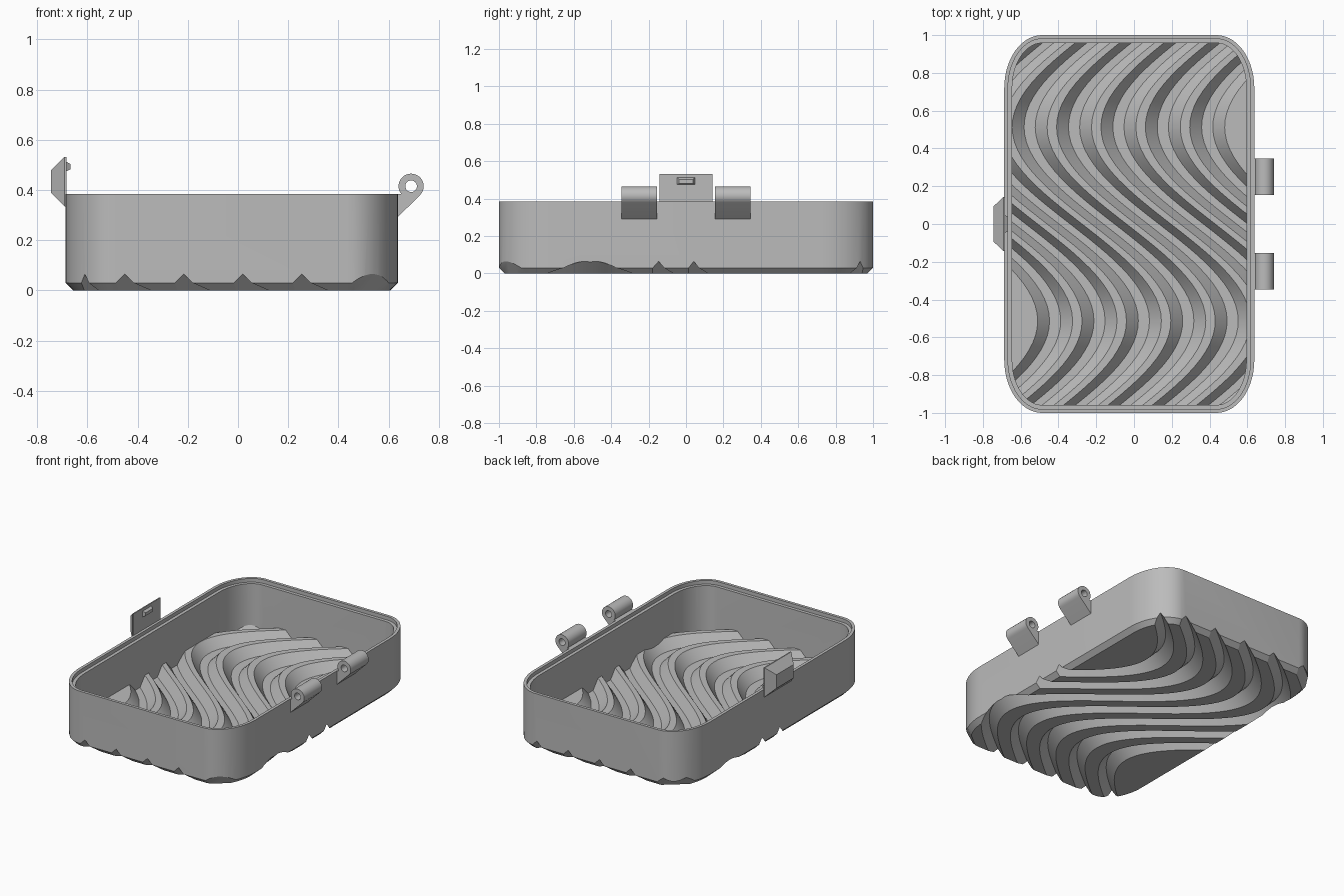
import bpy, bmesh, math

if "Cube" in bpy.data.objects:
    bpy.data.objects.remove(bpy.data.objects["Cube"])

grey = bpy.data.materials.new("plain_grey")
grey.use_nodes = True
grey.diffuse_color = (0.5, 0.5, 0.5, 1)
grey.node_tree.nodes["Principled BSDF"].inputs["Base Color"].default_value = (0.5, 0.5, 0.5, 1)

CENTRE, HALF_X, HALF_Y, HEIGHT = -0.025, 0.662, 1.0, 0.385
PITCH, FIRST, COUNT = 0.235, -0.72, 7      # spacing of the wavy ribs
RIB_TOP, VALLEY = 0.1, 0.037


def finish(name, bm):
    bmesh.ops.recalc_face_normals(bm, faces=bm.faces)
    mesh = bpy.data.meshes.new(name)
    bm.to_mesh(mesh)
    bm.free()
    mesh.materials.append(grey)
    obj = bpy.data.objects.new(name, mesh)
    bpy.context.collection.objects.link(obj)
    return obj


def loft(bm, rings):
    """Skin a row of equal point loops and cap both ends."""
    loops = [[bm.verts.new(p) for p in ring] for ring in rings]
    n = len(loops[0])
    for a, b in zip(loops, loops[1:]):
        for i in range(n):
            j = (i + 1) % n
            bm.faces.new((a[i], a[j], b[j], b[i]))
    bm.faces.new(loops[0][::-1])
    bm.faces.new(loops[-1])


def outline(inset, z, steps=14):
    """Rectangle with elliptical corners."""
    rx, ry = 0.2 - inset, 0.28 - inset
    pts = []
    for quarter, (sx, sy) in enumerate(((1, 1), (-1, 1), (-1, -1), (1, -1))):
        for s in range(steps + 1):
            a = (quarter + s / steps) * math.pi / 2
            pts.append((CENTRE + sx * (HALF_X - inset - rx) + rx * math.cos(a),
                        sy * (HALF_Y - inset - ry) + ry * math.sin(a), z))
    return pts


def tray_solid(name, levels):
    bm = bmesh.new()
    loft(bm, [outline(inset, z) for inset, z in levels])
    return finish(name, bm)


def wave_sweeps(name, profiles, steps=56):
    """Sweep x-z profiles along the S-shaped wave."""
    bm = bmesh.new()
    for profile in profiles:
        rings = []
        for s in range(steps + 1):
            y = -1.1 + 2.2 * s / steps
            shift = -0.42 * math.sin(3.06 * y)
            rings.append([(x + shift, y, z) for x, z in profile])
        loft(bm, rings)
    return finish(name, bm)


def boolean(obj, cutter, operation="DIFFERENCE"):
    mod = obj.modifiers.new("cut", "BOOLEAN")
    mod.operation, mod.solver, mod.object = operation, "EXACT", cutter
    bpy.context.view_layer.objects.active = obj
    bpy.ops.object.modifier_apply(modifier=mod.name)
    bpy.data.objects.remove(cutter)


def smooth(obj):
    bpy.ops.object.select_all(action="DESELECT")
    obj.select_set(True)
    bpy.context.view_layer.objects.active = obj
    bpy.ops.object.shade_smooth_by_angle(angle=math.radians(25))


# Cavity whose floor carries flat-topped wavy ribs and side plateaus
centres = [FIRST + PITCH * i for i in range(COUNT)]
foot, low = 0.025 + RIB_TOP - 0.02, 0.02
ribs = [[(c - foot, low), (c + foot, low), (c + 0.025, RIB_TOP), (c - 0.025, RIB_TOP)]
        for c in centres]
for c, side in ((centres[0] - PITCH, 1), (centres[-1] + PITCH, -1)):
    ribs.append([(c - 2 * side, low), (c + foot * side, low),
                 (c + 0.025 * side, RIB_TOP), (c - 2 * side, RIB_TOP)])
cavity = tray_solid("cavity_cutter", ((0.042, VALLEY), (0.042, 0.6)))
boolean(cavity, wave_sweeps("rib_cutter", ribs))

# Tray with chamfered foot, rim rebate and V grooves underneath
tray = tray_solid("tray", ((0.03, 0), (0, 0.03), (0, HEIGHT)))
boolean(tray, cavity)
boolean(tray, tray_solid("rebate_cutter", ((0.02, HEIGHT - 0.025), (0.02, 0.6))))
grooves = [[(c - 0.085, -0.02), (c + 0.085, -0.02), (c, 0.065)] for c in centres]
boolean(tray, wave_sweeps("groove_cutter", grooves))
smooth(tray)

# Hinge knuckles on the left wall
HX, HZ, R = 0.69, 0.415, 0.05


def circle(radius, start, end, count):
    return [(HX + radius * math.cos(math.radians(start + (end - start) * i / count)),
             HZ + radius * math.sin(math.radians(start + (end - start) * i / count)))
            for i in range(count + 1)]


def prism(name, profile, y0, y1):
    bm = bmesh.new()
    loft(bm, [[(x, y, z) for x, z in profile] for y in (y0, y1)])
    return finish(name, bm)


knuckle_profile = [(0.63, 0.285)] + circle(R, -45, 217, 28) + [(0.63, HEIGHT)]
for name, y in (("back", 0.25), ("front", -0.25)):
    knuckle = prism(name + "_hinge_knuckle", knuckle_profile, y - 0.096, y + 0.096)
    boolean(knuckle, prism("pin_hole_cutter", circle(0.023, 0, 345, 23), y - 0.2, y + 0.2))
    smooth(knuckle)


# Latch tab and its catch on the right wall
def block(name, slices):
    bm = bmesh.new()
    loft(bm, [[(x, -w, z0), (x, w, z0), (x, w, z1), (x, -w, z1)] for x, w, z0, z1 in slices])
    return finish(name, bm)


block("latch_tab", ((-0.684, 0.143, 0.335, 0.532), (-0.692, 0.143, 0.335, 0.532),
                    (-0.745, 0.092, 0.388, 0.48)))
block("latch_catch", ((-0.69, 0.052, 0.472, 0.517), (-0.668, 0.038, 0.482, 0.503)))
